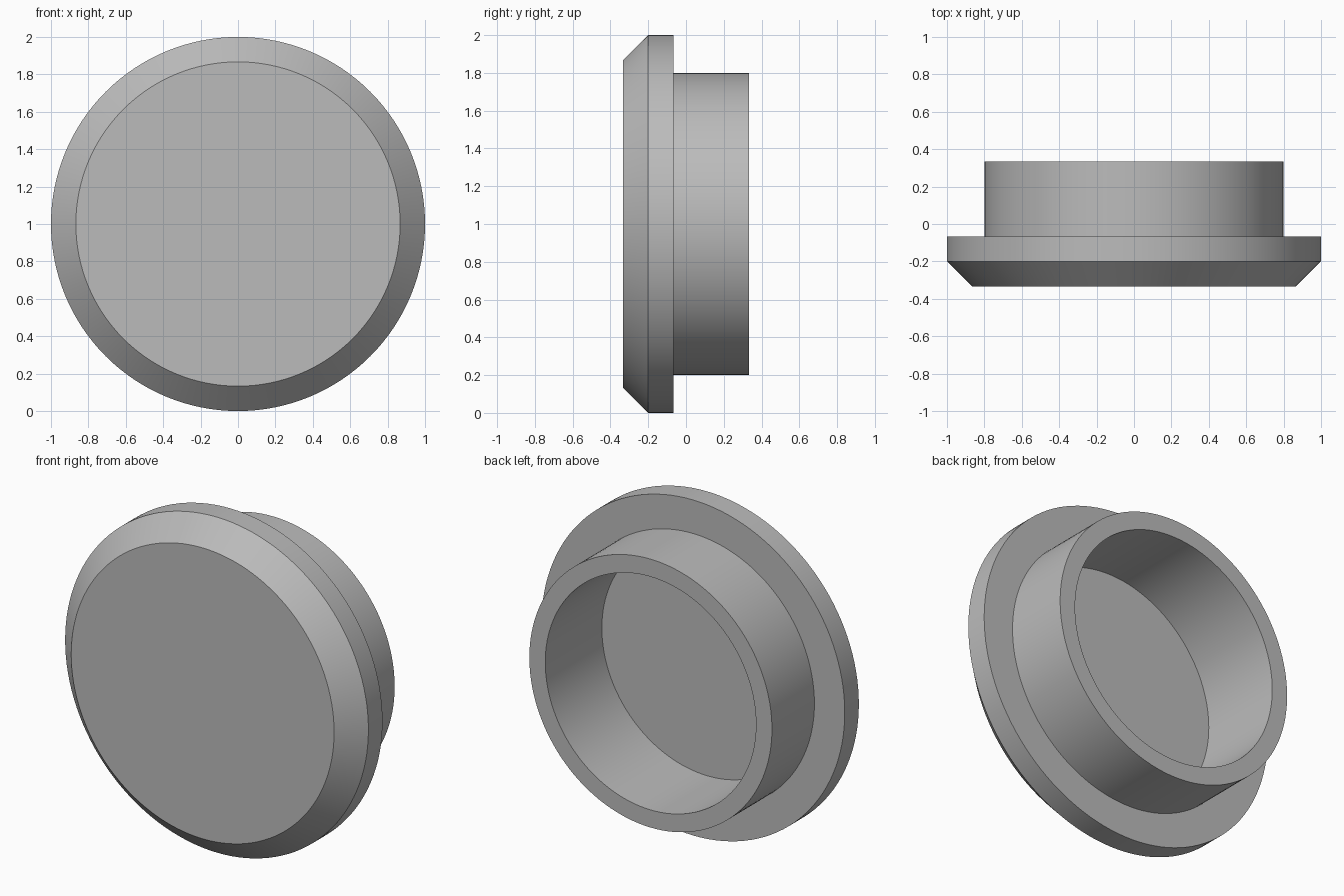
import bpy
import bmesh
import math
from mathutils import Vector

cube = bpy.data.objects.get("Cube")
if cube:
    bpy.data.objects.remove(cube, do_unlink=True)

SEGMENTS = 128

# Plain grey material
grey = bpy.data.materials.new("plain grey")
grey.use_nodes = True
colour = (0.5, 0.5, 0.5, 1)
grey.diffuse_color = colour
grey.node_tree.nodes["Principled BSDF"].inputs["Base Color"].default_value = colour


def lathe_y(name, profile, material):
    """Revolve (radius, y) points about the y axis and cap both ends."""
    bm = bmesh.new()
    rings = []
    for radius, y in profile:
        ring = []
        for i in range(SEGMENTS):
            a = math.tau * i / SEGMENTS
            ring.append(bm.verts.new(Vector((radius * math.cos(a), y, radius * math.sin(a)))))
        rings.append(ring)
    for lower, upper in zip(rings, rings[1:]):
        for i in range(SEGMENTS):
            j = (i + 1) % SEGMENTS
            bm.faces.new((lower[i], lower[j], upper[j], upper[i]))
    bm.faces.new(rings[0])
    bm.faces.new(rings[-1])
    bmesh.ops.recalc_face_normals(bm, faces=bm.faces)
    mesh = bpy.data.meshes.new(name)
    bm.to_mesh(mesh)
    bm.free()
    mesh.materials.append(material)
    obj = bpy.data.objects.new(name, mesh)
    bpy.context.collection.objects.link(obj)
    return obj


# Chamfered flange, hollow sleeve and recess floor in one turned section
profile = [
    (0.867, -0.333),  # front face edge
    (1.0, -0.2),      # chamfer
    (1.0, -0.067),    # flange rim
    (0.8, -0.067),    # sleeve root
    (0.8, 0.333),     # sleeve outer lip
    (0.695, 0.333),   # sleeve inner lip
    (0.695, -0.2),    # recess floor
]
cap = lathe_y("plug_cap", profile, grey)
cap.location.z = 1

bpy.ops.object.select_all(action="DESELECT")
cap.select_set(True)
bpy.context.view_layer.objects.active = cap
bpy.ops.object.shade_smooth_by_angle(angle=math.radians(30))
